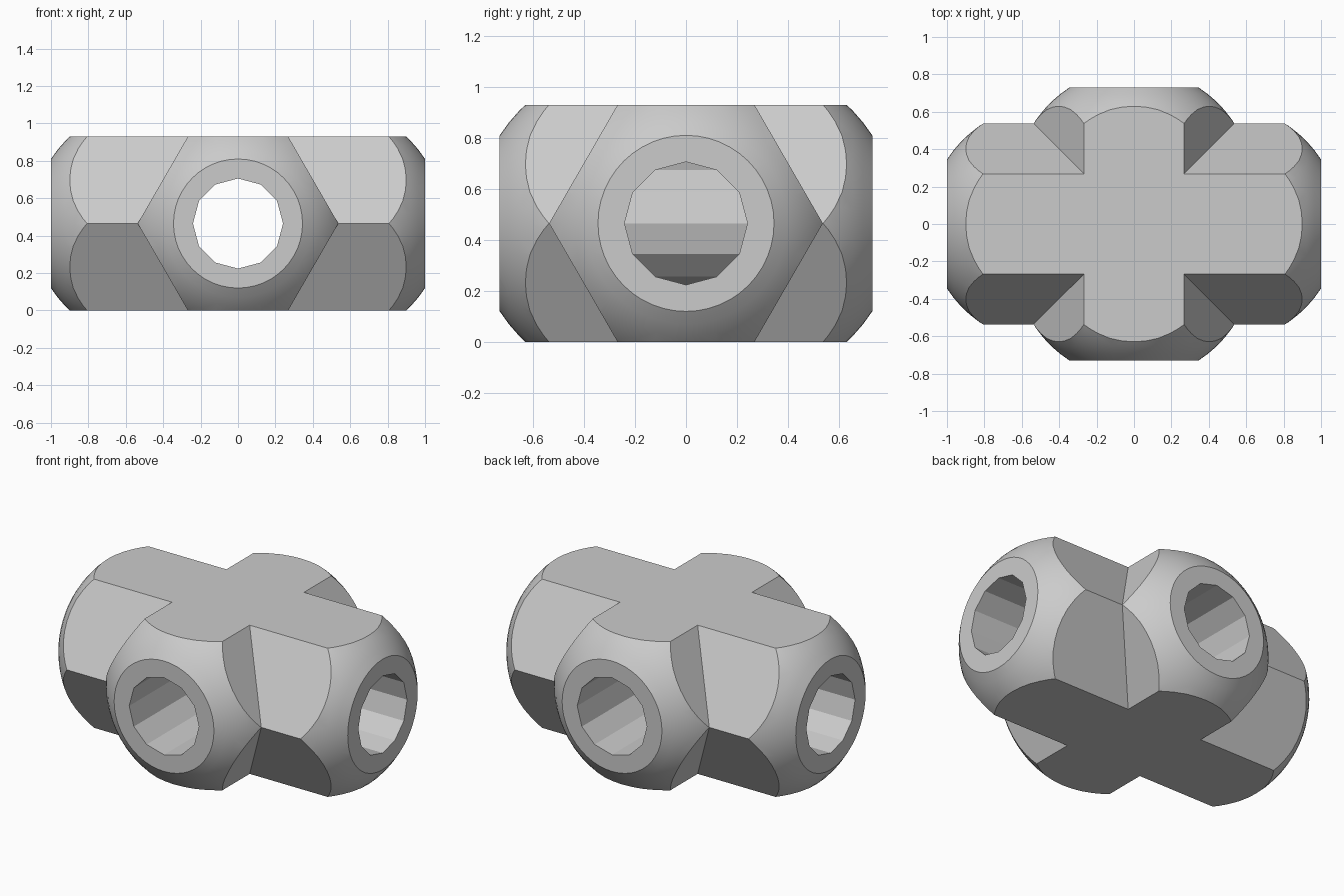
import bpy
from math import pi, sin, cos, asin, sqrt, radians

cube = bpy.data.objects.get("Cube")
if cube:
    bpy.data.objects.remove(cube)

APOTHEM = 0.4645                   # half the height of the hexagonal bar
CORNER = APOTHEM / cos(pi / 6)
RING = 0.345                       # outer radius of the flat end ring
BORE = 0.241
MID = APOTHEM                      # height of the arm axes
DOME = sqrt(CORNER ** 2 + RING ** 2)

grey = bpy.data.materials.new("light grey")
grey.use_nodes = True
colour = (0.6, 0.6, 0.6, 1)
grey.diffuse_color = colour
grey.node_tree.nodes["Principled BSDF"].inputs["Base Color"].default_value = colour


def lathe(name, profile, sides, along_y):
    """Solid turned about the x or y axis from (position, radius) pairs."""
    verts, faces = [], []
    for p, r in profile:
        for i in range(sides):
            a = 2 * pi * i / sides
            u, w = r * cos(a), r * sin(a)
            verts.append((-u, p, w + MID) if along_y else (p, u, w + MID))
    for k in range(len(profile) - 1):
        for i in range(sides):
            a, b = k * sides + i, k * sides + (i + 1) % sides
            faces.append((b, a, a + sides, b + sides))
    last = len(verts) - sides
    faces.append(tuple(range(sides))[::-1])
    faces.append(tuple(range(last, last + sides)))
    mesh = bpy.data.meshes.new(name)
    mesh.from_pydata(verts, [], [f[::-1] if len(f) == 4 else f for f in faces])
    mesh.materials.append(grey)
    obj = bpy.data.objects.new(name, mesh)
    bpy.context.collection.objects.link(obj)
    return obj


def combine(target, other, operation):
    mod = target.modifiers.new(operation, "BOOLEAN")
    mod.operation, mod.object, mod.solver = operation, other, "EXACT"
    bpy.context.view_layer.objects.active = target
    bpy.ops.object.modifier_apply(modifier=mod.name)
    bpy.data.objects.remove(other)


def arm(name, half, along_y):
    """Hexagonal bar whose ends are trimmed by a dome."""
    bar = lathe(name, [(-half, CORNER), (half, CORNER)], 6, along_y)
    start, steps = asin(RING / DOME), 6
    end = []
    for i in range(steps + 1):
        a = start + (radians(66) - start) * i / steps
        end.append((half - CORNER + DOME * cos(a), DOME * sin(a)))
    end[0] = (half, RING)
    profile = [(-p, r) for p, r in end] + end[::-1]
    combine(bar, lathe("dome_trim", profile, 48, along_y), "INTERSECT")
    return bar


# Crossed arms
fitting = arm("cross_fitting", 1.0, False)
combine(fitting, arm("short_arm", 0.73, True), "UNION")

# Through bores
for along_y in (False, True):
    bore = lathe("bore", [(-1.2, BORE), (1.2, BORE)], 12, along_y)
    combine(fitting, bore, "DIFFERENCE")

bpy.ops.object.select_all(action="DESELECT")
fitting.select_set(True)
bpy.context.view_layer.objects.active = fitting
bpy.ops.object.shade_smooth_by_angle(angle=radians(22))
